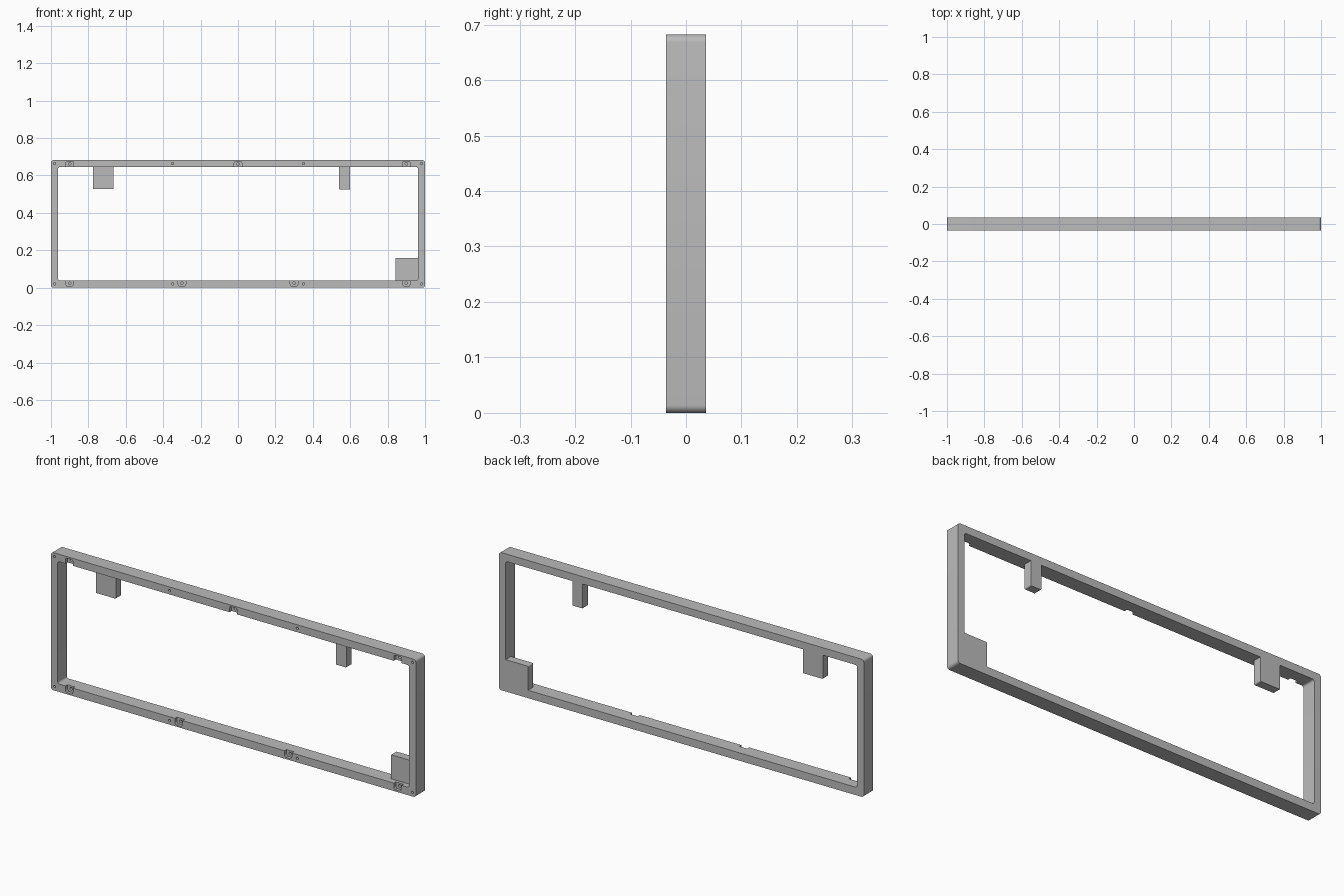
import bpy, bmesh, math
from mathutils import Vector

if "Cube" in bpy.data.objects:
    bpy.data.objects.remove(bpy.data.objects["Cube"], do_unlink=True)

H, D, WALL = 0.682, 0.036, 0.037      # height, half depth, bar thickness
FRONT, BACK = -D, D

grey = bpy.data.materials.new("satin grey")
grey.use_nodes = True
colour = (0.5, 0.5, 0.5, 1)
grey.diffuse_color = colour
grey.node_tree.nodes["Principled BSDF"].inputs["Base Color"].default_value = colour


def prism(name, outline, y0, y1):
    """Extrude an x-z outline from y0 to y1."""
    bm = bmesh.new()
    face = bm.faces.new([bm.verts.new((x, y0, z)) for x, z in outline])
    out = bmesh.ops.extrude_face_region(bm, geom=[face])["geom"]
    bmesh.ops.translate(bm, vec=(0, y1 - y0, 0),
                        verts=[v for v in out if isinstance(v, bmesh.types.BMVert)])
    bmesh.ops.recalc_face_normals(bm, faces=bm.faces)
    mesh = bpy.data.meshes.new(name)
    bm.to_mesh(mesh)
    bm.free()
    mesh.materials.append(grey)
    obj = bpy.data.objects.new(name, mesh)
    bpy.context.collection.objects.link(obj)
    return obj


def arc(cx, cz, r, start, end, n):
    return [(cx + r * math.cos(a), cz + r * math.sin(a))
            for a in (math.radians(start + (end - start) * i / n) for i in range(n + 1))]


def rounded(x0, x1, z0, z1, r):
    pts = []
    for i, (cx, cz) in enumerate([(x1 - r, z1 - r), (x0 + r, z1 - r),
                                  (x0 + r, z0 + r), (x1 - r, z0 + r)]):
        pts += arc(cx, cz, r, 90 * i, 90 * i + 90, 6)
    return pts


def combine(tool, operation):
    """Apply a boolean to the frame and discard the tool."""
    global frame
    tool.hide_render = True
    mod = frame.modifiers.new("cut", 'BOOLEAN')
    mod.operation, mod.object, mod.solver = operation, tool, 'EXACT'
    graph = bpy.context.evaluated_depsgraph_get()
    mesh = bpy.data.meshes.new_from_object(frame.evaluated_get(graph))
    frame.modifiers.clear()
    frame.data = mesh
    bpy.data.objects.remove(tool, do_unlink=True)


# Rectangular frame with softly rounded corners
frame = prism("frame", rounded(-1, 1, 0, H, 0.014), FRONT, BACK)
combine(prism("opening", rounded(-1 + WALL, 1 - WALL, WALL + 0.002, H - WALL, 0.01),
              FRONT - 0.1, BACK + 0.1), 'DIFFERENCE')

# Mounting blocks, flush with the back
for name, x0, x1, z0, z1 in [("wide_block", -0.775, -0.666, 0.527, H - 0.02),
                             ("narrow_block", 0.541, 0.598, 0.524, H - 0.02),
                             ("corner_block", 0.841, 0.98, 0.02, 0.158)]:
    combine(prism(name, rounded(x0, x1, z0, z1, 0.004), -0.005, BACK), 'UNION')

# Round front pockets open to the inside edge, each with a deeper pin hole
spots = [(x, H - 0.02, -1) for x in (-0.9, 0, 0.9)]
spots += [(x, 0.024, 1) for x in (-0.9, -0.3, 0.3, 0.9)]
for x, z, inward in spots:
    r = 0.021
    half = arc(x, z, r, 0, -180 * inward, 14)
    outline = half + [(x - r, z + inward * 0.024), (x + r, z + inward * 0.024)]
    # keep the outer wall of the bar intact
    outline = [(px, min(max(pz, 0.008), H - 0.008)) for px, pz in outline]
    combine(prism("pocket", outline, FRONT - 0.02, FRONT + 0.016), 'DIFFERENCE')
    combine(prism("pin_hole", arc(x, z, 0.007, 0, 345, 15), FRONT, FRONT + 0.035), 'DIFFERENCE')

# Small screw holes in the front face
for x in (-0.981, -0.35, 0.35, 0.981):
    for z in (0.02, H - 0.018):
        combine(prism("screw_hole", arc(x, z, 0.006, 0, 345, 15), FRONT - 0.02, FRONT + 0.03),
                'DIFFERENCE')

# Smooth the rounded corners, keep the rest crisp
bpy.ops.object.select_all(action='DESELECT')
frame.select_set(True)
bpy.context.view_layer.objects.active = frame
bpy.ops.object.shade_smooth_by_angle(angle=math.radians(30))
